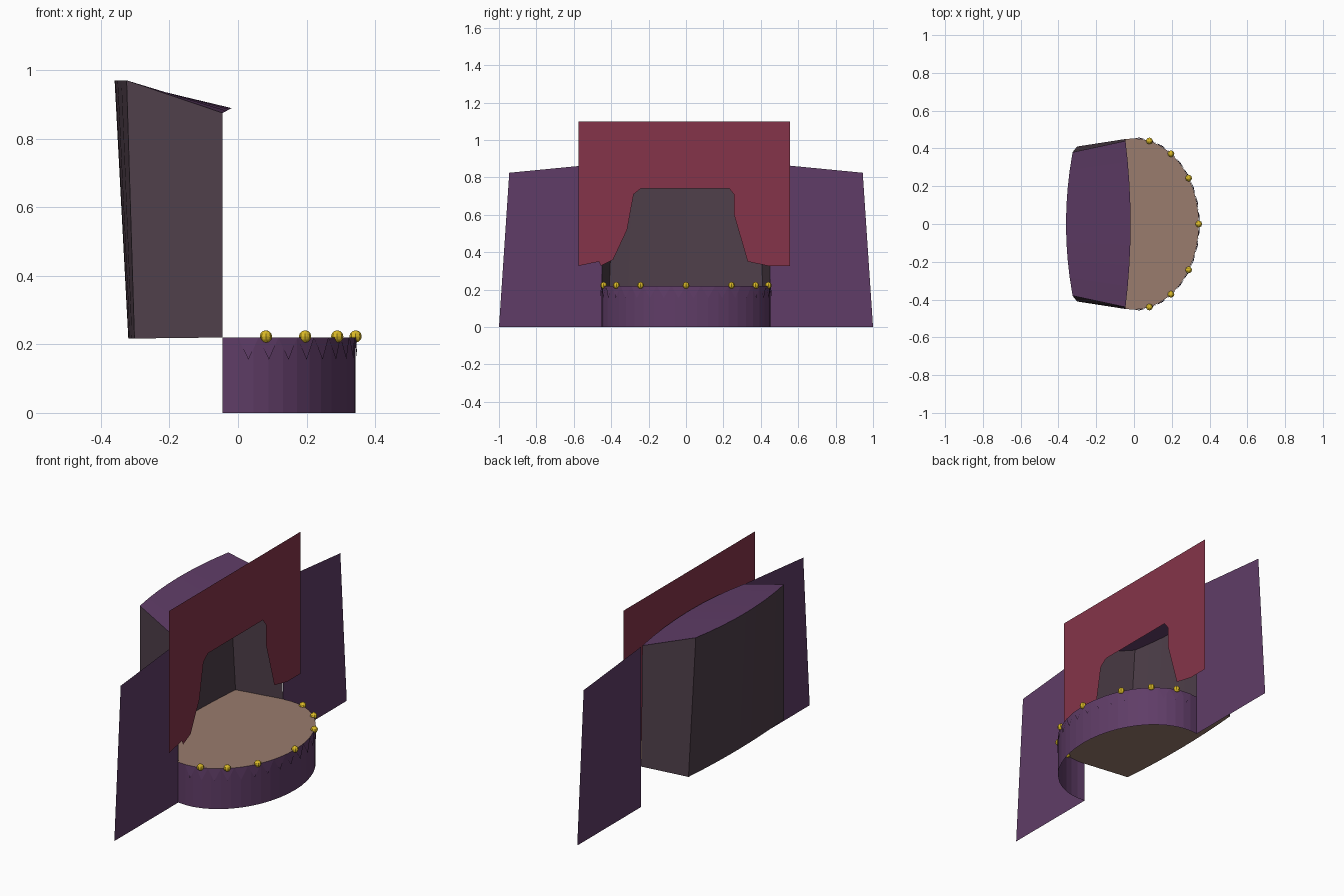
import bpy, bmesh, math

if "Cube" in bpy.data.objects:
    bpy.data.objects.remove(bpy.data.objects["Cube"])


def mat(name, rgb):
    m = bpy.data.materials.new(name)
    m.diffuse_color = (*rgb, 1)
    m.use_nodes = True
    m.node_tree.nodes["Principled BSDF"].inputs["Base Color"].default_value = m.diffuse_color
    return m


PURPLE = mat("purple", (0.115, 0.046, 0.135))
RED = mat("curtain red", (0.235, 0.034, 0.067))
GREY = mat("dark grey", (0.075, 0.048, 0.066))
TAN = mat("tan floor", (0.32, 0.20, 0.155))
GOLD = mat("gold", (0.72, 0.50, 0.02))


def mesh(name, verts, faces, material):
    me = bpy.data.meshes.new(name)
    me.from_pydata(verts, [], faces)
    me.materials.append(material)
    ob = bpy.data.objects.new(name, me)
    bpy.context.collection.objects.link(ob)
    return ob


def strip(name, a, b, material):
    """Quads between two polylines of equal length."""
    n = len(a)
    faces = [(i, i + 1, n + i + 1, n + i) for i in range(n - 1)]
    return mesh(name, a + b, faces, material)


def bow(x, dx, y, z, dz=0.0, n=8):
    """Shallow arc across the stage, from -y to +y."""
    out = []
    for i in range(n + 1):
        t = 2 * i / n - 1
        k = 1 - t * t
        out.append((x + dx * k, y * t, z + dz * k))
    return out


def rim(angle, z, off=0.0):
    """Point on the elliptical stage edge."""
    return ((0.343 + off) * math.cos(angle), (0.453 + off) * math.sin(angle), z)


H, BACK = 0.22, -0.045

# Stage apron: curved front wall and floor
N = 24
arc = [rim(-math.pi / 2 + math.pi * i / N, H) for i in range(N + 1)]
arc = [(BACK, -0.45, H)] + arc + [(BACK, 0.45, H)]
strip("stage_front", [(x, y, 0) for x, y, z in arc], arc, PURPLE)
back_low = bow(-0.302, -0.018, 0.41, 0.217)
mesh("apron_floor", arc, [tuple(range(len(arc)))], TAN)
rear = [(BACK, -0.45, H), (BACK, 0.45, H)] + back_low[::-1]
mesh("rear_floor", rear, [tuple(range(len(rear)))], TAN)

# Zigzag trim under the stage edge
verts, faces = [], []
M = 18
for i in range(M):
    a0 = -math.pi / 2 + math.pi * i / M
    step = math.pi / M
    k = len(verts)
    verts += [rim(a0, H, 0.002), rim(a0 + step / 2, 0.155, 0.006), rim(a0 + step, H, 0.002)]
    faces.append((k, k + 1, k + 2))
mesh("zigzag_trim", verts, faces, PURPLE)

# Footlights along the edge
for y in (-0.44, -0.372, -0.243, 0, 0.243, 0.372, 0.44):
    bpy.ops.mesh.primitive_uv_sphere_add(
        segments=8, ring_count=6, radius=0.018,
        location=rim(math.asin(y / 0.453), 0.223))
    ob = bpy.context.object
    ob.name = "footlight"
    ob.data.materials.append(GOLD)

# Backstage box: bowed back wall, leaning side walls, sloping roof
back_top = bow(-0.325, -0.035, 0.38, 0.97)
front_top = bow(BACK, 0.027, 0.44, 0.875, 0.014)
strip("back_wall", back_low[::-1], back_top[::-1], GREY)
for s, k in ((-1, 0), (1, -1)):
    f = [(0, 1, 2, 3)] if s < 0 else [(3, 2, 1, 0)]
    mesh("side_wall", [back_low[k], (BACK, s * 0.45, H), front_top[k], back_top[k]], f, GREY)
strip("roof", front_top[::-1], back_top[::-1], PURPLE).data.flip_normals()

# Wings either side of the opening
for s in (-1, 1):
    f = [(0, 1, 2, 3)] if s > 0 else [(3, 2, 1, 0)]
    mesh("wing", [(BACK, s * 0.45, 0), (BACK, s * 1.0, 0),
                  (BACK, s * 0.945, 0.825), (BACK, s * 0.45, 0.873)], f, PURPLE)

# Curtain with draped opening
outline = [(-0.575, 1.1), (-0.575, 0.327), (-0.465, 0.35), (-0.455, 0.327), (-0.39, 0.36),
           (-0.315, 0.52), (-0.28, 0.71), (-0.24, 0.742), (0.23, 0.742), (0.257, 0.708),
           (0.257, 0.6), (0.33, 0.35), (0.44, 0.327), (0.555, 0.327), (0.555, 1.1)]
curtain = mesh("curtain", [(-0.012, y, z) for y, z in outline],
               [tuple(range(len(outline)))], RED)
bm = bmesh.new()
bm.from_mesh(curtain.data)
bmesh.ops.triangulate(bm, faces=bm.faces[:])
bm.to_mesh(curtain.data)
bm.free()
